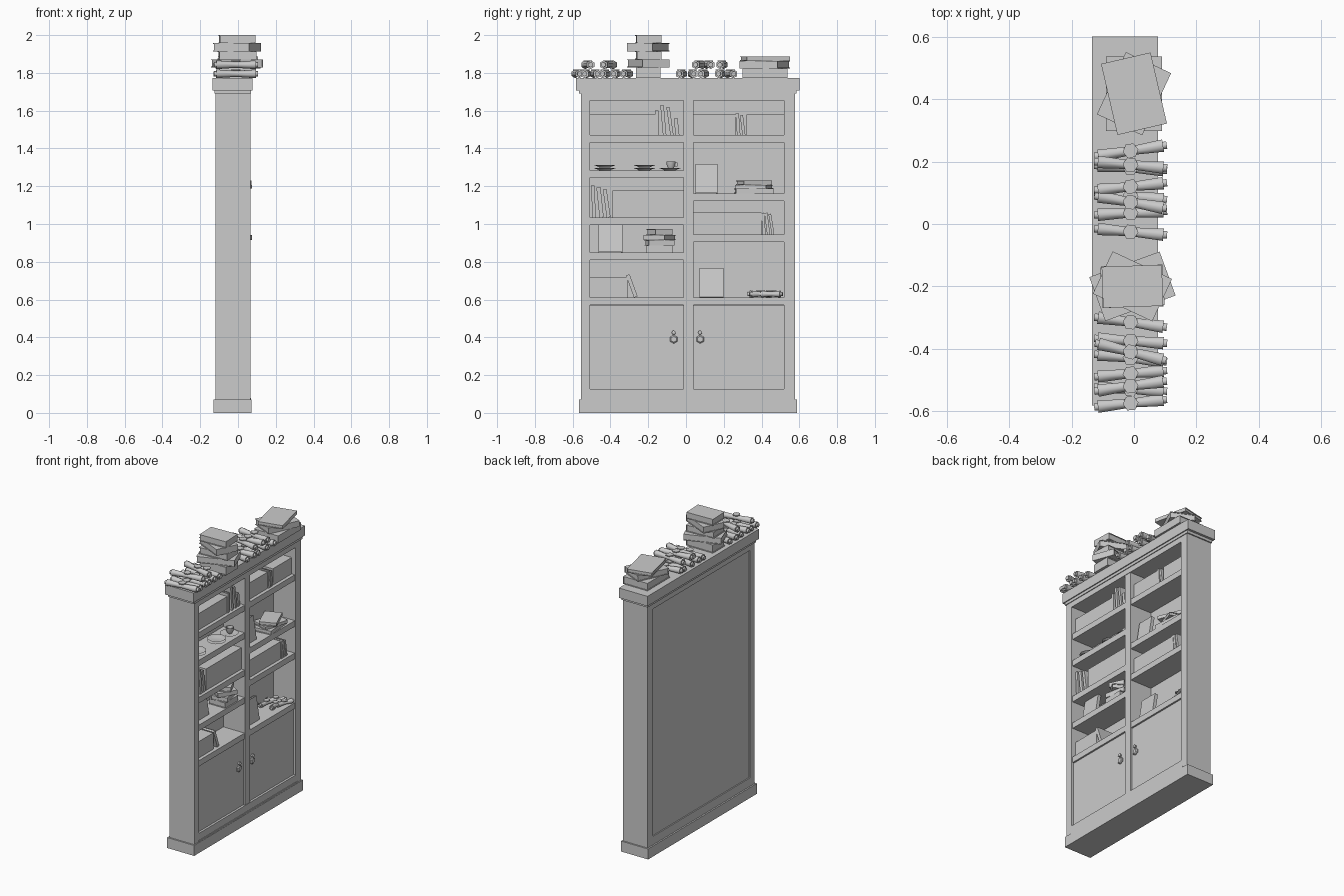
import bpy, bmesh
from math import radians, sin, cos, pi
from mathutils import Matrix, Vector

old = bpy.data.objects.get("Cube")
if old:
    bpy.data.objects.remove(old, do_unlink=True)

grey = bpy.data.materials.new("plain grey")
grey.use_nodes = True
grey.diffuse_color = (0.6, 0.6, 0.6, 1)
grey.node_tree.nodes["Principled BSDF"].inputs["Base Color"].default_value = (0.6, 0.6, 0.6, 1)


def finish(name, bm, matrix=Matrix(), smooth=False):
    bmesh.ops.recalc_face_normals(bm, faces=bm.faces)
    mesh = bpy.data.meshes.new(name)
    bm.to_mesh(mesh)
    bm.free()
    mesh.materials.append(grey)
    ob = bpy.data.objects.new(name, mesh)
    ob.matrix_world = matrix
    bpy.context.collection.objects.link(ob)
    if smooth:
        bpy.ops.object.select_all(action='DESELECT')
        ob.select_set(True)
        bpy.context.view_layer.objects.active = ob
        bpy.ops.object.shade_smooth_by_angle(angle=radians(62))
    return ob


def add_box(bm, lo, hi):
    lo, hi = Vector(lo), Vector(hi)
    size = Matrix.Diagonal((hi - lo).to_4d())
    size[3][3] = 1
    bmesh.ops.create_cube(bm, size=1, matrix=Matrix.Translation((lo + hi) / 2) @ size)


def box(name, x, y, z):
    bm = bmesh.new()
    add_box(bm, (x[0], y[0], z[0]), (x[1], y[1], z[1]))
    return finish(name, bm)


def lathe(name, profile, sides, matrix, smooth=True):
    bm = bmesh.new()
    rings = [[bm.verts.new((r * cos(2 * pi * i / sides), r * sin(2 * pi * i / sides), z))
              for i in range(sides)] for r, z in profile]
    for a, b in zip(rings, rings[1:]):
        for i in range(sides):
            j = (i + 1) % sides
            bm.faces.new((a[i], a[j], b[j], b[i]))
    bm.faces.new(rings[0])
    bm.faces.new(rings[-1])
    return finish(name, bm, matrix, smooth)


def book(name, size, matrix):
    # Two covers and a spine around a slightly smaller page block
    w, l, t = (s / 2 for s in size)
    c = min(0.004, t / 3)
    bm = bmesh.new()
    add_box(bm, (-w, -l, -t), (w, l, c - t))
    add_box(bm, (-w, -l, t - c), (w, l, t))
    add_box(bm, (w - c, -l, c - t), (w, l, t - c))
    add_box(bm, (c - w, c - l, c - t), (w - c, l - c, t - c))
    return finish(name, bm, matrix)


def lying_book(name, x, y, z0, size, turn):
    book(name, size, Matrix.Translation((x, y, z0 + size[2] / 2)) @ Matrix.Rotation(radians(turn), 4, 'Z'))


def leaning_book(name, y, shelf, height, thick, tilt, depth=0.12):
    a = radians(tilt)
    z = shelf + height / 2 * cos(a) + thick / 2 * abs(sin(a))
    book(name, (depth, height, thick),
         Matrix.Translation((-0.02, y, z)) @ Matrix.Rotation(a + pi / 2, 4, 'X'))


def facing_book(name, y, shelf, width, height, x=0.0):
    a = radians(-9)
    turn = Matrix(((0, 0, 1, 0), (1, 0, 0, 0), (0, 1, 0, 0), (0, 0, 0, 1)))
    book(name, (width, height, 0.022),
         Matrix.Translation((x, y, shelf + height / 2)) @ Matrix.Rotation(a, 4, 'Y') @ turn)


def scroll(name, x, y, z, turn, length=0.235, r=0.023):
    # Hexagonal roll, pinched where it is tied, with a thin core at each end
    h = length / 2
    e = h - 0.012
    prof = [(r * .6, -h), (r * .6, -e), (r, -e), (r * .72, -.008), (r * .72, .008),
            (r, e), (r * .6, e), (r * .6, h)]
    m = Matrix.Translation((x, y, z)) @ Matrix.Rotation(radians(turn), 4, 'Z')
    lathe(name, prof, 6, m @ Matrix.Rotation(pi / 2, 4, 'Y'))
    lathe(name + "_seal", [(r * 1.1, 0), (r * 1.1, 0.006)], 6, m @ Matrix.Translation((0, 0, r * .75)), False)


# Cabinet shell
L, R = (-0.509, -0.013), (0.04, 0.52)
BODY = (-0.12, 0.065)
full = (-0.557, 0.578)
box("plinth", (-0.13, 0.071), (-0.567, 0.588), (0, 0.07))
box("right_side", BODY, (full[0], L[0]), (0.07, 1.71))
box("left_side", BODY, (R[1], full[1]), (0.07, 1.71))
box("bottom_rail", BODY, (L[0], R[1]), (0.07, 0.127))
box("top_rail", BODY, (L[0], R[1]), (1.655, 1.71))
box("base_bead", (0.06, 0.069), (-0.51, 0.54), (0.07, 0.08))
box("divider", (-0.105, 0.062), (L[1], R[0]), (0.1, 1.68))
box("back_panel", (-0.112, -0.1), (L[0], R[1]), (0.1, 1.68))
box("cornice_bead", (-0.125, 0.07), (-0.567, 0.586), (1.69, 1.71))
box("cornice", (-0.135, 0.077), (-0.583, 0.602), (1.708, 1.774))

# Shelves, doors and pulls
for side, bay, tops in (("right", L, (1.47, 1.284, 1.034, 0.849, 0.61)),
                        ("left", R, (1.47, 1.162, 0.944, 0.61))):
    for n, top in enumerate(tops):
        box(f"{side}_shelf_{n}", (-0.102, 0.058), bay, (top - 0.039, top))
    box(side + "_door", (0.03, 0.05), bay, (0.127, 0.568))
for side, y in (("right", -0.065), ("left", 0.075)):
    face = Matrix.Translation((0.05, y, 0.39)) @ Matrix.Rotation(pi / 2, 4, 'Y')
    lathe(side + "_pull_plate", [(0.023, 0), (0.023, 0.006), (0.016, 0.011)], 6, face, False)
    lathe(side + "_pull_knob", [(0.008, 0), (0.011, 0.012), (0.006, 0.016)], 8,
          Matrix.Translation((0.05, y, 0.425)) @ Matrix.Rotation(pi / 2, 4, 'Y'))

# Closed rows of books
for n, (y0, y1, z0, z1) in enumerate(((-0.509, -0.165, 1.47, 1.58), (0.04, 0.262, 1.47, 1.58),
                                      (0.32, 0.52, 1.47, 1.58), (-0.39, -0.013, 1.034, 1.178),
                                      (0.04, 0.4, 0.944, 1.06), (-0.509, -0.31, 0.61, 0.72))):
    box(f"book_row_{n}", (-0.1, 0.035), (y0, y1), (z0, z1))

# Loose upright books: y, shelf, height, thickness, tilt
for n, b in enumerate(((-0.155, 1.47, 0.13, 0.018, 0), (-0.12, 1.47, 0.16, 0.018, 5),
                       (-0.085, 1.47, 0.15, 0.017, 8), (-0.05, 1.47, 0.09, 0.02, 6),
                       (0.275, 1.47, 0.115, 0.018, 4), (0.3, 1.47, 0.105, 0.016, 7),
                       (-0.49, 1.034, 0.17, 0.018, 3), (-0.455, 1.034, 0.16, 0.022, 6),
                       (-0.42, 1.034, 0.15, 0.02, 8), (0.41, 0.944, 0.115, 0.016, 4),
                       (0.43, 0.944, 0.115, 0.016, 7), (0.452, 0.944, 0.11, 0.014, 9),
                       (-0.287, 0.61, 0.125, 0.02, 20))):
    leaning_book(f"leaning_book_{n}", *b)
facing_book("facing_book_0", -0.4, 0.849, 0.125, 0.145)
facing_book("facing_book_1", 0.108, 1.162, 0.115, 0.155)
facing_book("facing_book_2", 0.135, 0.61, 0.125, 0.155)

# Book stacks: x, y, base height, then (size, turn) for each book
stacks = {
    "tall_stack": (-0.005, -0.2, 1.774, (((0.2, 0.13, 0.055), 0), ((0.24, 0.15, 0.042), 20),
                   ((0.2, 0.13, 0.043), 3), ((0.21, 0.15, 0.043), -25), ((0.193, 0.132, 0.043), 2))),
    "wide_stack": (0, 0.418, 1.774, (((0.18, 0.24, 0.05), 0), ((0.16, 0.22, 0.04), -25),
                   ((0.163, 0.234, 0.024), 13))),
    "left_shelf_stack": (-0.01, 0.36, 1.162, (((0.12, 0.2, 0.025), 5), ((0.12, 0.17, 0.02), -18),
                         ((0.11, 0.16, 0.022), 22))),
    "right_shelf_stack": (-0.01, -0.14, 0.849, (((0.12, 0.14, 0.036), 0), ((0.11, 0.14, 0.03), 12),
                          ((0.12, 0.13, 0.028), -30), ((0.11, 0.1, 0.03), 25))),
}
for name, (x, y, z, books) in stacks.items():
    for n, (size, turn) in enumerate(books):
        lying_book(f"{name}_{n}", x, y, z, size, turn)
        z += size[2]

# Scrolls on top of the cabinet: y and turn
lower = ((-0.575, 6), (-0.53, -3), (-0.48, 5), (-0.43, -6), (-0.375, -4), (-0.315, -8),
         (-0.025, -5), (0.035, 3), (0.09, -6), (0.18, -4), (0.235, 9))
upper = ((-0.52, 8), (-0.41, -14), (0.07, -10), (0.12, 6), (0.19, -5))
for level, z, row in (("lower", 1.795, lower), ("upper", 1.843, upper)):
    for n, (y, turn) in enumerate(row):
        scroll(f"{level}_scroll_{n}", -0.011, y, z, turn)

# Scrolls on the lowest left shelf
for n, (x, y, turn) in enumerate(((-0.06, 0.39, 80), (0.0, 0.4, 100), (0.03, 0.45, 70), (-0.04, 0.46, 40))):
    scroll(f"shelf_scroll_{n}", x, y, 0.629, turn, 0.13, 0.018)

# Plates and cup
plate = [(0.03, 0), (0.035, 0.004), (0.058, 0.012), (0.055, 0.013), (0.03, 0.007)]
for n, (y, z) in enumerate(((-0.43, 1.284), (-0.43, 1.3), (-0.22, 1.284), (-0.22, 1.3), (-0.085, 1.284))):
    lathe(f"plate_{n}", plate, 12, Matrix.Translation((-0.005, y, z)))
lathe("cup", [(0.014, 0), (0.022, 0.015), (0.026, 0.04), (0.022, 0.04), (0.016, 0.012)], 10,
      Matrix.Translation((-0.005, -0.08, 1.292)))
box("cup_handle", (-0.008, -0.002), (-0.06, -0.045), (1.305, 1.325))
